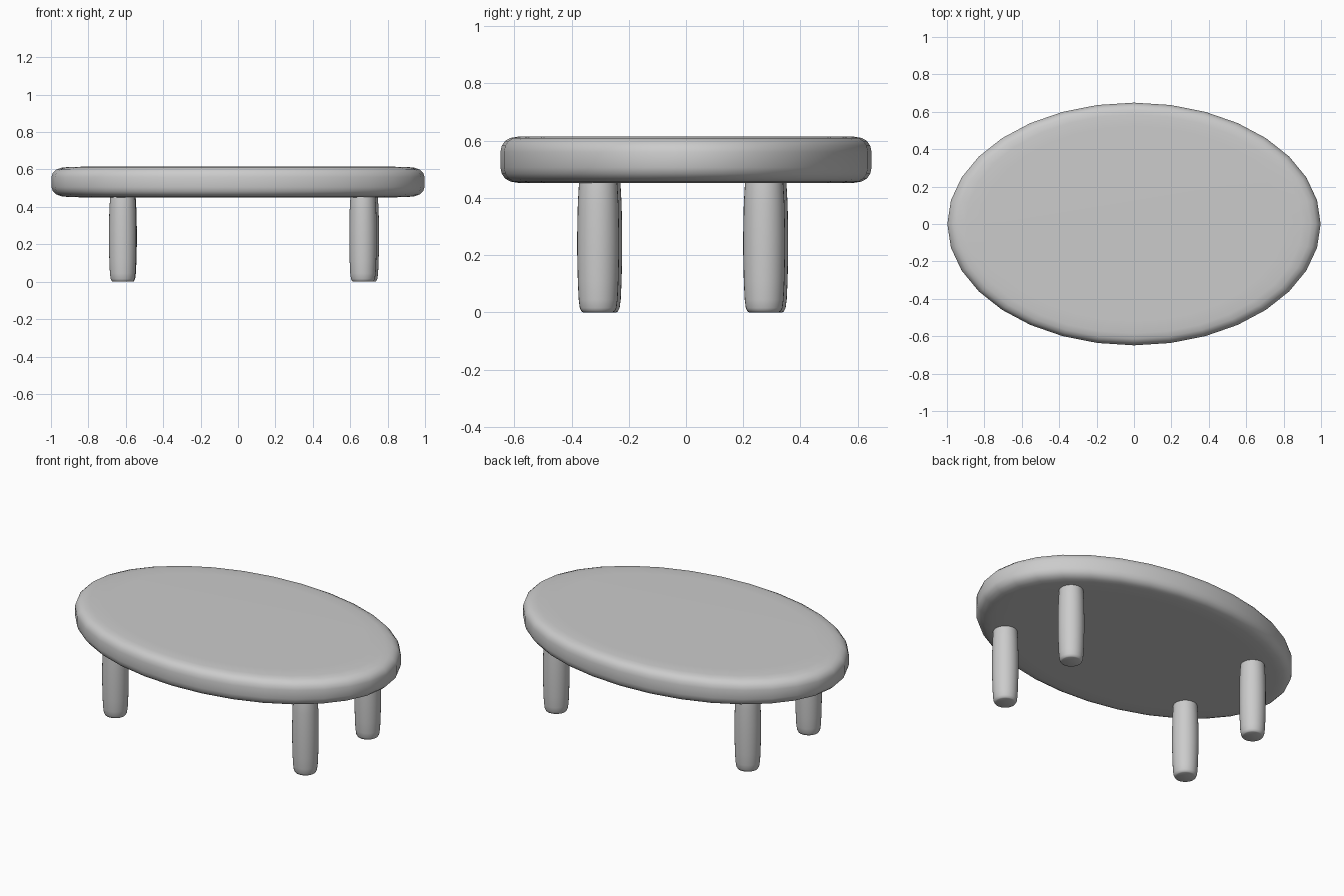
import bpy, bmesh, math

if "Cube" in bpy.data.objects:
    bpy.data.objects.remove(bpy.data.objects["Cube"])


def lathe(name, profile, segments, loc=(0, 0, 0), y_scale=1.0):
    """Closed solid of revolution from (radius, z) points, bottom to top."""
    bm = bmesh.new()
    rings = []
    for r, z in profile:
        rings.append([bm.verts.new((r * math.cos(2 * math.pi * i / segments),
                                    r * math.sin(2 * math.pi * i / segments) * y_scale, z))
                      for i in range(segments)])
    for a, b in zip(rings, rings[1:]):
        for i in range(segments):
            j = (i + 1) % segments
            bm.faces.new((a[i], a[j], b[j], b[i]))
    bm.faces.new(rings[0][::-1])
    bm.faces.new(rings[-1])
    mesh = bpy.data.meshes.new(name)
    bm.to_mesh(mesh)
    bm.free()
    for p in mesh.polygons:
        p.use_smooth = True
    obj = bpy.data.objects.new(name, mesh)
    bpy.context.collection.objects.link(obj)
    obj.location = loc
    return obj


# Oval top with a softly rounded rim
half_rim = [(0.8, 0.0), (0.9, 0.001), (0.945, 0.006), (0.972, 0.016),
            (0.99, 0.033), (0.998, 0.055)]
bottom, top = 0.451, 0.615
rim = [(r, bottom + d) for r, d in half_rim]
rim += [(r, top - d) for r, d in reversed(half_rim)]
lathe("table_top", rim, 32, y_scale=0.65)

# Four stubby legs, slightly narrower at both ends
leg = [(0.052, 0.0), (0.058, 0.003), (0.064, 0.015), (0.068, 0.045),
       (0.071, 0.11), (0.073, 0.2), (0.073, 0.28), (0.071, 0.38),
       (0.067, 0.45), (0.062, 0.48)]
for name, x, y in (("front_left_leg", -0.617, -0.296),
                   ("front_right_leg", 0.668, -0.307),
                   ("back_left_leg", -0.614, 0.284),
                   ("back_right_leg", 0.681, 0.273)):
    obj = lathe(name, leg, 32, (x, y, 0))
    bpy.ops.object.select_all(action='DESELECT')
    obj.select_set(True)
    bpy.context.view_layer.objects.active = obj
    bpy.ops.object.shade_smooth_by_angle(angle=math.radians(40))
